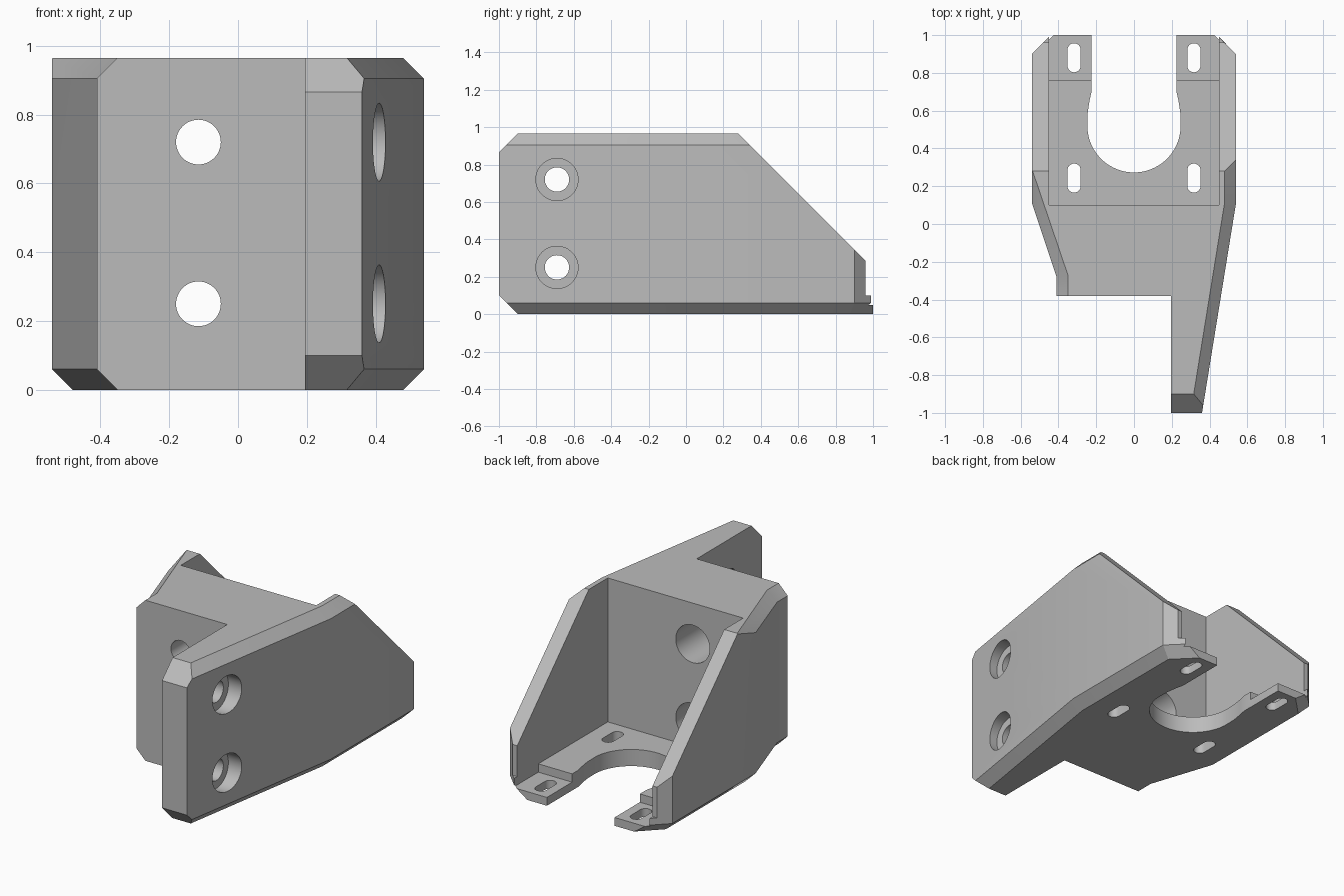
import bpy, bmesh, math
from mathutils import Vector, Matrix

cube = bpy.data.objects.get("Cube")
if cube:
    bpy.data.objects.remove(cube, do_unlink=True)

grey = bpy.data.materials.new("light_grey")
grey.use_nodes = True
grey.diffuse_color = (0.5, 0.5, 0.5, 1)
grey.node_tree.nodes["Principled BSDF"].inputs["Base Color"].default_value = (0.5, 0.5, 0.5, 1)


def make_object(name, bm):
    bmesh.ops.recalc_face_normals(bm, faces=bm.faces)
    mesh = bpy.data.meshes.new(name)
    bm.to_mesh(mesh)
    bm.free()
    mesh.materials.append(grey)
    obj = bpy.data.objects.new(name, mesh)
    bpy.context.collection.objects.link(obj)
    return obj


def loft(levels):
    """Stack outlines given as (z, points) into a closed solid."""
    bm = bmesh.new()
    rings = [[bm.verts.new((x, y, z)) for x, y in pts] for z, pts in levels]
    for low, high in zip(rings, rings[1:]):
        for i in range(len(low)):
            j = (i + 1) % len(low)
            bm.faces.new((low[i], low[j], high[j], high[i]))
    bm.faces.new(rings[0][::-1])
    bm.faces.new(rings[-1])
    return bm


def slice_off(bm, point, normal):
    """Remove everything on the normal's side and cap the cut."""
    cut = bmesh.ops.bisect_plane(bm, geom=bm.verts[:] + bm.edges[:] + bm.faces[:],
                                 plane_co=point, plane_no=normal, clear_outer=True)
    edges = [e for e in cut["geom_cut"] if isinstance(e, bmesh.types.BMEdge)]
    bmesh.ops.holes_fill(bm, edges=edges, sides=0)


def arc(cx, cy, r, start, end, n):
    return [(cx + r * math.cos(math.radians(start + (end - start) * i / n)),
             cy + r * math.sin(math.radians(start + (end - start) * i / n)))
            for i in range(n + 1)]


# Body outline, with inset outlines forming the chamfers
TOP, CH = 0.965, 0.06
middle = [(-0.54, 0.9), (-0.54, 0.11), (-0.41, -0.28), (-0.41, -0.38), (0.195, -0.38),
          (0.195, -1), (0.36, -1), (0.54, 0.11), (0.54, 0.9), (0.44, 1), (-0.44, 1)]
bottom = [(-0.48, 0.875), (-0.48, 0.12), (-0.35, -0.27), (-0.35, -0.38), (0.195, -0.38),
          (0.195, -1), (0.3, -1), (0.48, 0.115), (0.48, 0.875), (0.355, 1), (-0.355, 1)]
upper = list(bottom)
upper[0], upper[1] = (-0.54, 0.9), (-0.54, 0.29)
upper[9:] = middle[9:]
bm = loft([(0, bottom), (CH, middle), (TOP - CH, middle), (TOP, upper)])

# Sloping back and bevelled arm tip
slice_off(bm, Vector((0, 0.28, TOP)), Vector((0, 1, 1)))
slice_off(bm, Vector((0, -1, 0.865)), Vector((0, -1, 1)))
slice_off(bm, Vector((0, -1, 0.1)), Vector((0, -1, -1)))
body = make_object("mounting_bracket", bm)


def cut_with(bm):
    """Subtract a solid from the body."""
    cutter = make_object("cutter", bm)
    cutter.hide_render = True
    mod = body.modifiers.new("cut", "BOOLEAN")
    mod.operation, mod.solver, mod.object = "DIFFERENCE", "EXACT", cutter
    bpy.context.view_layer.objects.active = body
    bpy.ops.object.modifier_apply(modifier=mod.name)
    bpy.data.objects.remove(cutter, do_unlink=True)


def box(x0, x1, y0, y1, z0, z1):
    pts = [(x0, y0), (x1, y0), (x1, y1), (x0, y1)]
    return loft([(z0, pts), (z1, pts)])


def rod(radius, start, end):
    start, end = Vector(start), Vector(end)
    bm = bmesh.new()
    spin = (end - start).to_track_quat("Z", "Y").to_matrix().to_4x4()
    bmesh.ops.create_cone(bm, cap_ends=True, segments=48, radius1=radius, radius2=radius,
                          depth=(end - start).length,
                          matrix=Matrix.Translation((start + end) / 2) @ spin)
    return bm


# Motor pocket, lowered tabs and trimmed wall ends
cut_with(box(-0.45, 0.45, 0.1, 1.2, 0.1, 1.2))
cut_with(box(-0.45, 0.45, 0.76, 1.2, 0.05, 0.3))
cut_with(box(-0.7, 0.7, 0.96, 1.2, 0.1, 0.5))

# Round opening in the floor, leading out to the back
opening = arc(0, 0.52, 0.247, 180, 360, 40)
opening += [(0.245, 0.59), (0.236, 0.65), (0.225, 0.7), (0.225, 1.2)]
opening += [(-x, y) for x, y in reversed(opening[-4:])]
cut_with(loft([(-0.1, opening), (0.2, opening)]))

# Adjustment slots
for x in (-0.317, 0.317):
    for y in (0.88, 0.243):
        slot = arc(x, y + 0.042, 0.035, 0, 180, 12) + arc(x, y - 0.042, 0.035, 180, 360, 12)
        cut_with(loft([(-0.1, slot), (0.2, slot)]))

# Counterbored screw holes through the front wall and the arm
for z in (0.25, 0.72):
    cut_with(rod(0.065, (-0.115, -0.6, z), (-0.115, 0.2, z)))
    cut_with(rod(0.113, (-0.115, -0.22, z), (-0.115, 0.2, z)))
    cut_with(rod(0.065, (0.1, -0.69, z), (0.6, -0.69, z)))
    cut_with(rod(0.113, (0.34, -0.69, z), (0.7, -0.69, z)))

bpy.ops.object.select_all(action="DESELECT")
body.select_set(True)
bpy.context.view_layer.objects.active = body
bpy.ops.object.shade_smooth_by_angle(angle=math.radians(30))
